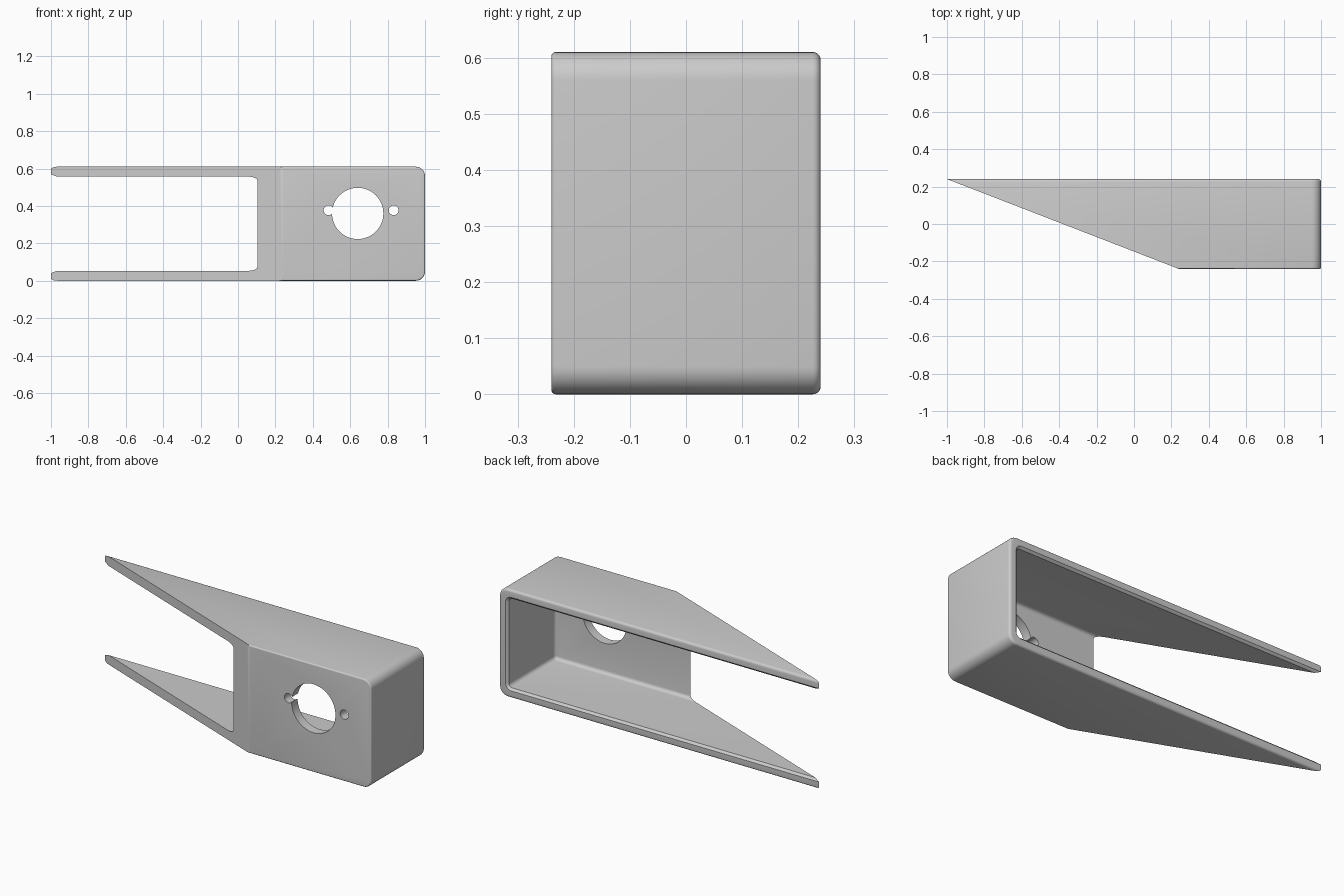
import bpy, bmesh
from math import sin, cos, pi, radians
from mathutils import Vector

if "Cube" in bpy.data.objects:
    bpy.data.objects.remove(bpy.data.objects["Cube"])

grey = bpy.data.materials.new("plain grey")
grey.use_nodes = True
colour = (0.6, 0.6, 0.6, 1)
grey.diffuse_color = colour
grey.node_tree.nodes["Principled BSDF"].inputs["Base Color"].default_value = colour

HEIGHT, HALF_DEPTH, WALL = 0.61, 0.24, 0.053


def rounded_rect(x0, x1, z0, z1, r, steps=8):
    """Outline in the xz plane with rounded corners."""
    corners = [(x1 - r, z1 - r, 0), (x0 + r, z1 - r, 1),
               (x0 + r, z0 + r, 2), (x1 - r, z0 + r, 3)]
    pts = []
    for cx, cz, q in corners:
        for i in range(steps + 1):
            a = (q + i / steps) * pi / 2
            pts.append((cx + r * cos(a), cz + r * sin(a)))
    return pts


def round_edge(y, r, sign, steps=5):
    """(y, inset) sections of a quarter round, from its flat end inward."""
    angles = [i / steps * pi / 2 for i in range(steps + 1)]
    return [(y + sign * r * (1 - cos(a)), r * (1 - sin(a))) for a in angles]


def loft(name, rect, radius, sections):
    """Solid through rounded rectangles, inset by the given amounts along y."""
    x0, x1, z0, z1 = rect
    bm = bmesh.new()
    rings = []
    for y, d in sections:
        pts = rounded_rect(x0 + d, x1 - d, z0 + d, z1 - d, max(radius - d, 0.004))
        rings.append([bm.verts.new((x, y, z)) for x, z in pts])
    n = len(rings[0])
    for a, b in zip(rings, rings[1:]):
        for i in range(n):
            bm.faces.new((a[i], a[(i + 1) % n], b[(i + 1) % n], b[i]))
    bm.faces.new(rings[0])
    bm.faces.new(rings[-1])
    bmesh.ops.recalc_face_normals(bm, faces=bm.faces)
    return bm, name


def make_object(bm, name):
    mesh = bpy.data.meshes.new(name)
    bm.to_mesh(mesh)
    bm.free()
    mesh.materials.append(grey)
    obj = bpy.data.objects.new(name, mesh)
    bpy.context.collection.objects.link(obj)
    return obj


# Outer block with softened front and back rims
front = round_edge(-HALF_DEPTH, 0.008, 1)
back = round_edge(HALF_DEPTH, 0.014, -1)[::-1]
bm, name = loft("bracket", (-1.2, 1, 0, HEIGHT), 0.05, front + back)

# Slanted cut that turns the sides into pointed arms
tip, knee = Vector((-1, HALF_DEPTH, 0)), Vector((0.24, -HALF_DEPTH, 0))
slope = knee - tip
bmesh.ops.bisect_plane(bm, geom=bm.verts[:] + bm.edges[:] + bm.faces[:],
                       plane_co=tip, plane_no=(-slope.y, slope.x, 0),
                       clear_inner=True)
bmesh.ops.holes_fill(bm, edges=[e for e in bm.edges if e.is_boundary])
bmesh.ops.recalc_face_normals(bm, faces=bm.faces)
bracket = make_object(bm, name)

# Hollow interior, open at the back with a flared lip
floor = round_edge(-HALF_DEPTH + WALL, 0.02, 1)
flare = 0.012
lip = [(HALF_DEPTH - flare * cos(a), -flare * (1 - sin(pi / 2 - a)))
       for a in [i / 5 * pi / 2 for i in range(6)]]
cavity = make_object(*loft("cavity_cutter", (-1.4, 1 - WALL, WALL, HEIGHT - WALL),
                           0.022, floor + lip + [(0.4, -flare)]))
cutters = [cavity]

# Round opening and the two screw holes in the front wall
for label, x, z, r, sides in (("opening", 0.64, 0.36, 0.137, 64),
                              ("left_screw", 0.832, 0.377, 0.026, 32),
                              ("right_screw", 0.484, 0.377, 0.026, 32)):
    ring = [(x + r * cos(2 * pi * i / sides), z + r * sin(2 * pi * i / sides))
            for i in range(sides)]
    bm = bmesh.new()
    face = bm.faces.new([bm.verts.new((px, -0.4, pz)) for px, pz in ring])
    ext = bmesh.ops.extrude_face_region(bm, geom=[face])["geom"]
    bmesh.ops.translate(bm, vec=(0, 0.4, 0),
                        verts=[v for v in ext if isinstance(v, bmesh.types.BMVert)])
    bmesh.ops.recalc_face_normals(bm, faces=bm.faces)
    cutters.append(make_object(bm, label + "_cutter"))

bpy.ops.object.select_all(action="DESELECT")
bpy.context.view_layer.objects.active = bracket
bracket.select_set(True)
for cutter in cutters:
    mod = bracket.modifiers.new(cutter.name, "BOOLEAN")
    mod.operation, mod.solver, mod.object = "DIFFERENCE", "EXACT", cutter
    bpy.ops.object.modifier_apply(modifier=mod.name)
    bpy.data.objects.remove(cutter)
bpy.ops.object.shade_smooth_by_angle(angle=radians(30))
